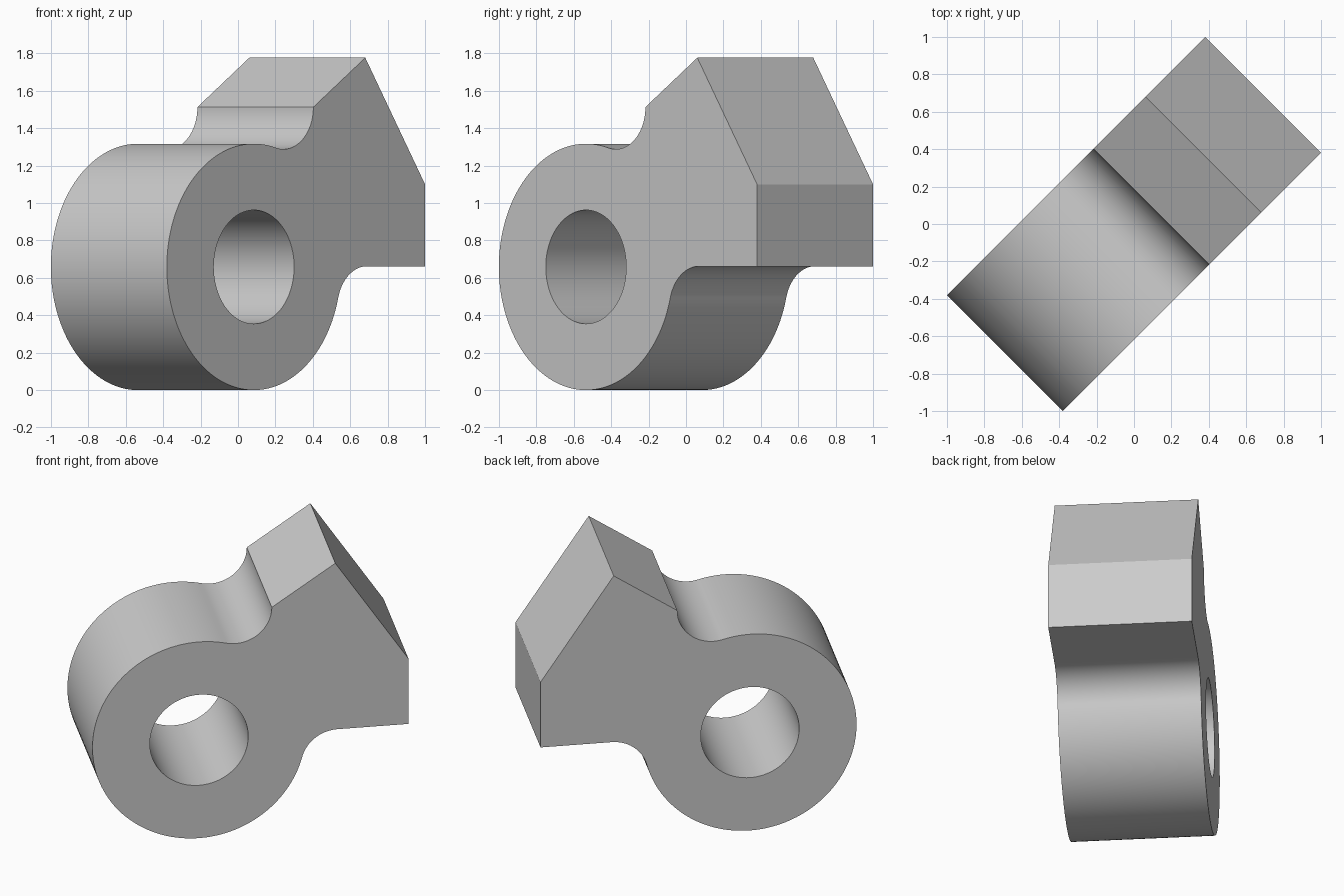
import bpy, bmesh, math
from mathutils import Vector

cube = bpy.data.objects.get("Cube")
if cube:
    bpy.data.objects.remove(cube, do_unlink=True)

HUB = Vector((-0.318, 0.6585))
R, BORE, FILLET, HALF = 0.6585, 0.304, 0.225, 0.4384


def arc(c, r, a, b, n):
    return [Vector((c.x + r * math.cos(a + (b - a) * i / n),
                    c.y + r * math.sin(a + (b - a) * i / n))) for i in range(n + 1)]


# Fillet centres, tangent to the hub circle
reach = R + FILLET
ledge, step = 0.662, 1.513
low_z, top_z = ledge - FILLET, step
low = Vector((HUB.x + math.sqrt(reach ** 2 - (low_z - HUB.y) ** 2), low_z))
top = Vector((HUB.x + math.sqrt(reach ** 2 - (top_z - HUB.y) ** 2), top_z))
low_a = math.atan2(low.y - HUB.y, low.x - HUB.x)
top_a = math.atan2(top.y - HUB.y, top.x - HUB.x)

# Side profile: block corners, upper fillet, hub, lower fillet
outline = [Vector((0.976, ledge)), Vector((0.976, 1.10)), Vector((0.524, 1.777))]
outline += arc(top, FILLET, 0, top_a - math.pi, 32)
outline += arc(HUB, R, top_a, low_a + math.tau, 120)[1:]
outline += arc(low, FILLET, low_a + math.pi, math.pi / 2, 32)[1:]
bore = arc(HUB, BORE, 0, math.tau, 96)[:-1]

# Fill the profile around the bore and extrude it through the thickness
bm = bmesh.new()
edges = []
for loop in (outline, bore):
    vs = [bm.verts.new((p.x, -HALF, p.y)) for p in loop]
    edges += [bm.edges.new((v, vs[i - 1])) for i, v in enumerate(vs)]
bmesh.ops.triangle_fill(bm, edges=edges, use_beauty=True, use_dissolve=False)
ext = bmesh.ops.extrude_face_region(bm, geom=bm.faces[:], use_keep_orig=True)
moved = [g for g in ext["geom"] if isinstance(g, bmesh.types.BMVert)]
bmesh.ops.translate(bm, verts=moved, vec=(0, 2 * HALF, 0))
bmesh.ops.recalc_face_normals(bm, faces=bm.faces[:])
mesh = bpy.data.meshes.new("bored_lug")
bm.to_mesh(mesh)
bm.free()

# Grey material
mat = bpy.data.materials.new("plain grey")
mat.use_nodes = True
grey = (0.6, 0.6, 0.6, 1)
mat.diffuse_color = grey
mat.node_tree.nodes["Principled BSDF"].inputs["Base Color"].default_value = grey
mesh.materials.append(mat)

# Place it diagonally
lug = bpy.data.objects.new("bored_lug", mesh)
lug.rotation_euler.z = math.radians(45)
bpy.context.collection.objects.link(lug)
bpy.ops.object.select_all(action="DESELECT")
lug.select_set(True)
bpy.context.view_layer.objects.active = lug
bpy.ops.object.shade_smooth_by_angle(angle=math.radians(20))
